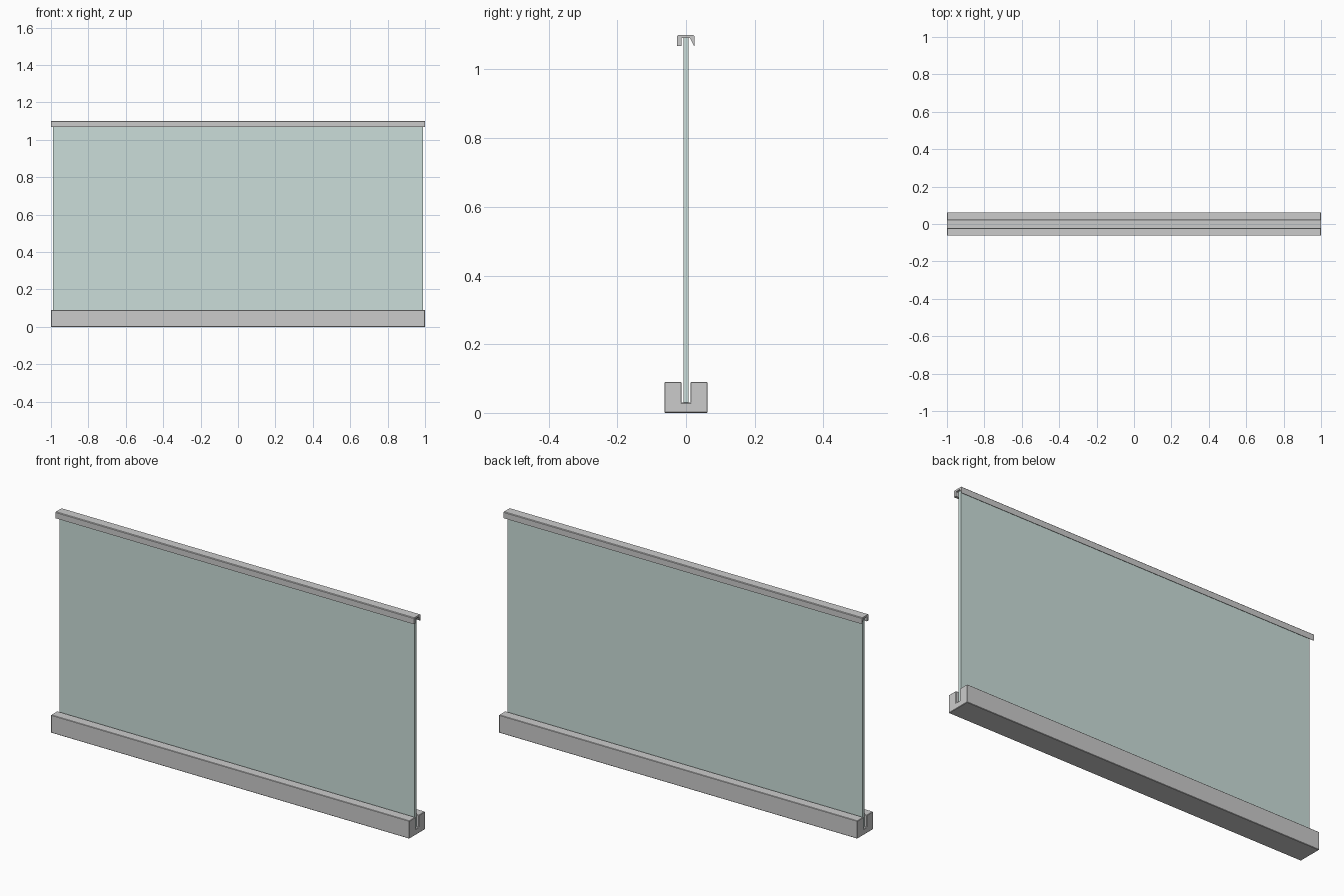
import bpy, bmesh

if "Cube" in bpy.data.objects:
    bpy.data.objects.remove(bpy.data.objects["Cube"])


def material(name, rgba):
    m = bpy.data.materials.new(name)
    m.diffuse_color = rgba
    m.use_nodes = True
    m.node_tree.nodes["Principled BSDF"].inputs["Base Color"].default_value = m.diffuse_color
    return m


def extrude_profile(name, profile, half_length, bevel=0.0, mat=None):
    """Sweep a closed (y, z) profile along x, centred on x = 0."""
    bm = bmesh.new()
    face = bm.faces.new([bm.verts.new((-half_length, y, z)) for y, z in profile])
    result = bmesh.ops.extrude_face_region(bm, geom=[face])
    verts = [g for g in result["geom"] if isinstance(g, bmesh.types.BMVert)]
    bmesh.ops.translate(bm, verts=verts, vec=(2 * half_length, 0, 0))
    bmesh.ops.recalc_face_normals(bm, faces=bm.faces)
    mesh = bpy.data.meshes.new(name)
    bm.to_mesh(mesh)
    bm.free()
    obj = bpy.data.objects.new(name, mesh)
    bpy.context.collection.objects.link(obj)
    if mat:
        mesh.materials.append(mat)
    if bevel:
        mod = obj.modifiers.new("edge_bevel", "BEVEL")
        mod.width = bevel
        mod.segments = 1
    return obj


def rectangle(y0, y1, z0, z1):
    return [(y0, z0), (y1, z0), (y1, z1), (y0, z1)]


glass = material("glass", (0.60, 0.73, 0.70, 0.5))

# Base channel: block with a slot that grips the glass
extrude_profile("base_channel", [
    (-0.0625, 0), (0.0625, 0), (0.0625, 0.09), (0.013, 0.09),
    (0.013, 0.03), (-0.013, 0.03), (-0.013, 0.09), (-0.0625, 0.09)],
    1.0, bevel=0.002)

# Laminated glass: two panes with a thin interlayer
for name, y0, y1 in (("front_pane", -0.008, -0.0007),
                     ("interlayer", -0.0007, 0.0007),
                     ("back_pane", 0.0007, 0.008)):
    extrude_profile(name, rectangle(y0, y1, 0.03, 1.091), 0.99, mat=glass)

# Top cap: square front lip, tapered back lip
extrude_profile("top_cap", [
    (-0.026, 1.068), (-0.013, 1.068), (-0.013, 1.091), (0.012, 1.091),
    (0.0235, 1.068), (0.025, 1.068), (0.025, 1.097), (0.022, 1.1),
    (-0.023, 1.1), (-0.026, 1.097)], 1.0)
